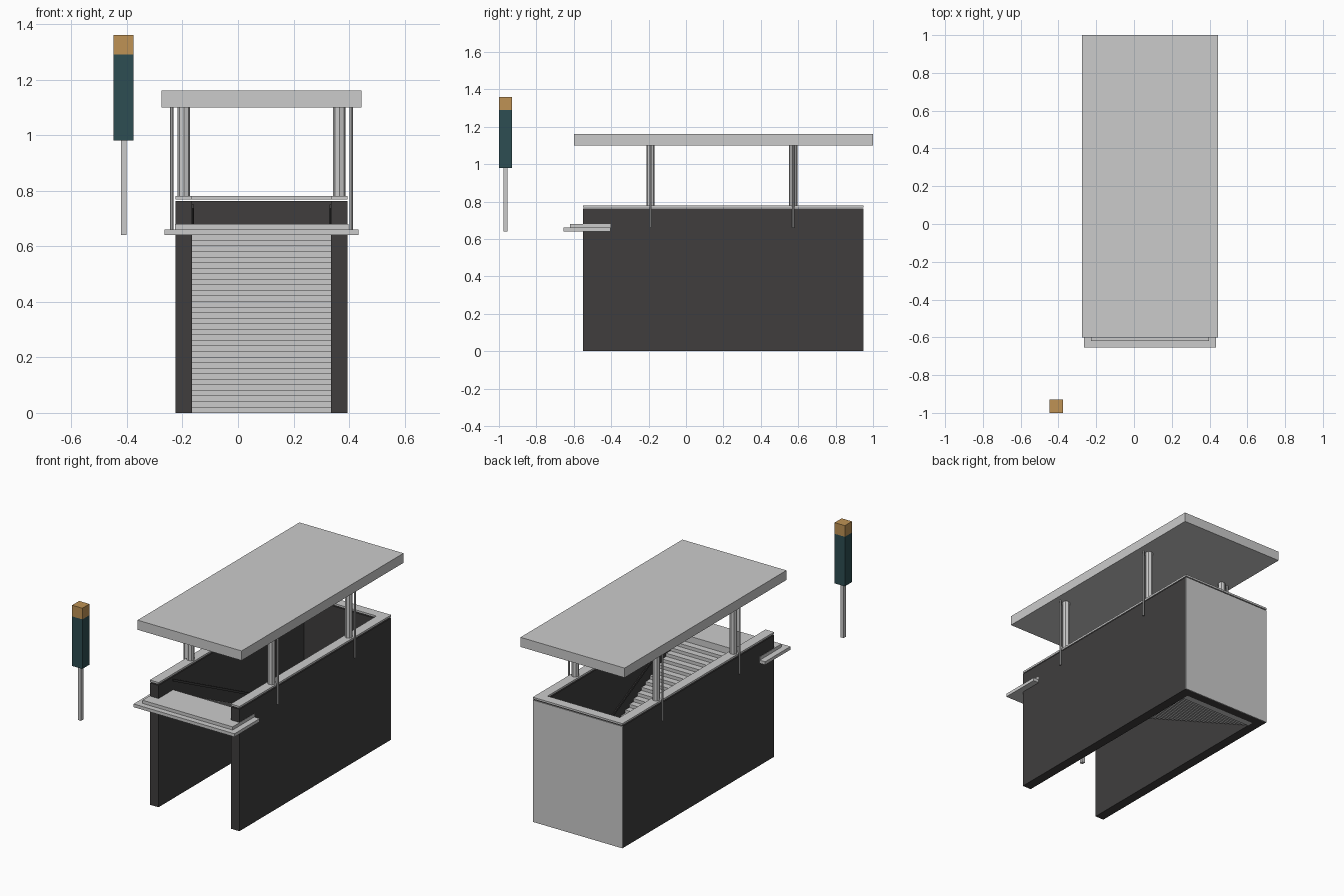
import bpy, bmesh, math
from mathutils import Vector, Matrix

if "Cube" in bpy.data.objects:
    bpy.data.objects.remove(bpy.data.objects["Cube"])

CX = 0.085  # centre line of the stair shelter


def material(name, rgb):
    m = bpy.data.materials.new(name)
    m.diffuse_color = (*rgb, 1)
    m.use_nodes = True
    m.node_tree.nodes["Principled BSDF"].inputs["Base Color"].default_value = m.diffuse_color
    return m


DARK = material("dark_wall", (0.05, 0.048, 0.048))
TEAL = material("teal_panel", (0.026, 0.075, 0.085))
AMBER = material("amber_lamp", (0.52, 0.29, 0.09))


def finish(name, bm, mat=None):
    bmesh.ops.recalc_face_normals(bm, faces=bm.faces)
    me = bpy.data.meshes.new(name)
    bm.to_mesh(me)
    bm.free()
    ob = bpy.data.objects.new(name, me)
    bpy.context.collection.objects.link(ob)
    if mat:
        me.materials.append(mat)
    return ob


def add_box(bm, x, y, z):
    c = Vector(((x[0] + x[1]) / 2, (y[0] + y[1]) / 2, (z[0] + z[1]) / 2))
    s = Matrix.Diagonal((x[1] - x[0], y[1] - y[0], z[1] - z[0], 1))
    bmesh.ops.create_cube(bm, size=1, matrix=Matrix.Translation(c) @ s)


def box(name, x, y, z, mat=None):
    bm = bmesh.new()
    add_box(bm, x, y, z)
    return finish(name, bm, mat)


def prism(name, pts, depth, mat=None):
    """Extrude a closed outline along the given vector."""
    bm = bmesh.new()
    f = bm.faces.new([bm.verts.new(p) for p in pts])
    r = bmesh.ops.extrude_face_region(bm, geom=[f])
    verts = [v for v in r["geom"] if isinstance(v, bmesh.types.BMVert)]
    bmesh.ops.translate(bm, verts=verts, vec=depth)
    return finish(name, bm, mat)


def u_shape(name, y1, z0, z1, mat=None):
    xo, xi, y0, yi = 0.31, 0.25, -0.55, 0.89
    pts = [(-xo, y0), (-xi, y0), (-xi, yi), (xi, yi),
           (xi, y0), (xo, y0), (xo, y1), (-xo, y1)]
    return prism(name, [(CX + x, y, z0) for x, y in pts], (0, 0, z1 - z0), mat)


# stairwell walls, back panel and wall coping
u_shape("stairwell_walls", 0.945, 0, 0.762, DARK)
box("back_panel", (CX - 0.31, CX + 0.31), (0.945, 0.95), (0, 0.762))
u_shape("wall_coping", 0.95, 0.768, 0.78)

# roof slab
box("roof", (CX - 0.36, CX + 0.36), (-0.6, 1.0), (1.10, 1.16))

# entrance landing slabs
box("lower_landing", (CX - 0.349, CX + 0.349), (-0.655, -0.405), (0.64, 0.66))
box("upper_landing", (CX - 0.312, CX + 0.312), (-0.62, -0.405), (0.66, 0.68))

# descending stairs, open underneath
bm = bmesh.new()
N = 32
run, rise = 1.295 / N, 0.64 / N
for i in range(N):
    y, top = -0.405 + i * run, 0.64 - i * rise
    add_box(bm, (CX - 0.25, CX + 0.25), (y, y + run + 0.001), (top - rise, top))
finish("stairs", bm)

# columns, outer pipes and sloping handrails on both sides
for side, s in (("left", -1), ("right", 1)):
    for where, y in (("front", -0.19), ("back", 0.573)):
        bm = bmesh.new()
        bmesh.ops.create_cone(bm, cap_ends=True, segments=8, radius1=0.0225, radius2=0.0225,
                              depth=0.325, matrix=Matrix.Translation((CX + s * 0.28, y, 0.94)))
        finish(f"{where}_{side}_column", bm)
        bm = bmesh.new()
        bmesh.ops.create_cone(bm, cap_ends=True, segments=8, radius1=0.006, radius2=0.006,
                              depth=0.44, matrix=Matrix.Translation((CX + s * 0.323, y, 0.88)))
        finish(f"{where}_{side}_pipe", bm)
    x = CX + s * 0.244
    prism(f"{side}_handrail",
          [(x, -0.41, 0.735), (x, -0.41, 0.75), (x, 0.87, 0.115), (x, 0.87, 0.10)],
          (s * 0.006, 0, 0), DARK)

# sign post with teal panel and amber lamp
box("sign_pole", (-0.422, -0.402), (-0.977, -0.955), (0.64, 0.98))
box("sign_panel", (-0.448, -0.377), (-1.0, -0.93), (0.98, 1.29), TEAL)
box("sign_lamp", (-0.448, -0.377), (-1.0, -0.93), (1.29, 1.36), AMBER)
